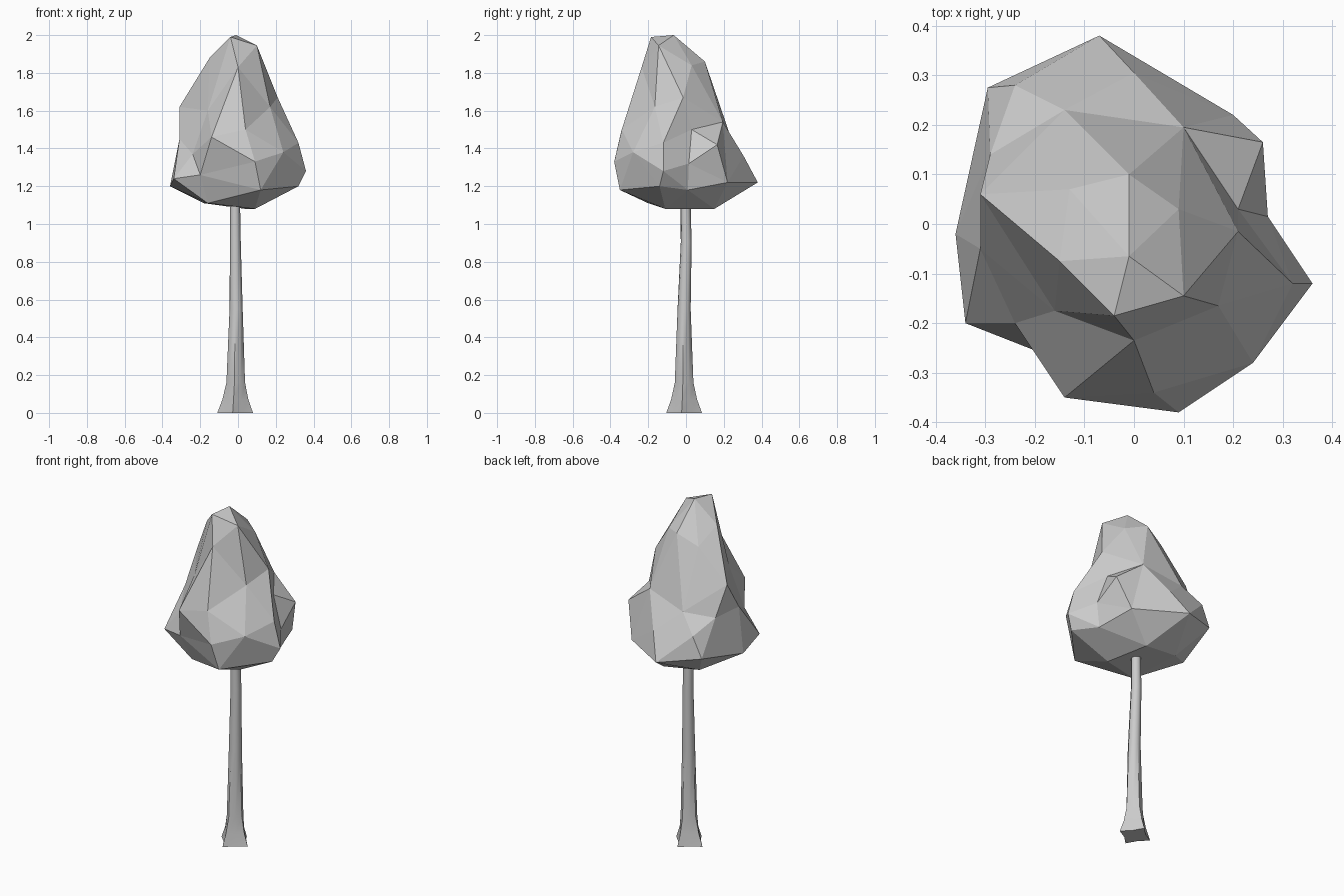
import bpy, bmesh, math
from mathutils import Vector

if "Cube" in bpy.data.objects:
    bpy.data.objects.remove(bpy.data.objects["Cube"])


def finish(bm, name):
    bmesh.ops.recalc_face_normals(bm, faces=bm.faces)
    me = bpy.data.meshes.new(name)
    bm.to_mesh(me)
    bm.free()
    ob = bpy.data.objects.new(name, me)
    bpy.context.collection.objects.link(ob)
    return ob


# Crown: faceted blob, corner points joined by a hull around its centre
corners = [
    # tip and upper slopes
    (-.04, -.185, 1.99), (-.01, -.065, 2.0), (.10, -.145, 1.945), (-.01, .10, 1.86),
    (.09, .03, 1.84), (-.15, -.075, 1.88), (-.13, .07, 1.80), (0, -.235, 1.83),
    (.21, -.015, 1.67), (-.16, -.175, 1.60), (-.31, -.05, 1.45), (.17, -.165, 1.62),
    # middle
    (-.31, .06, 1.62), (.04, -.34, 1.50), (-.14, -.35, 1.46), (.10, .195, 1.54),
    (-.14, .23, 1.48), (.21, .03, 1.50), (.32, -.12, 1.43), (.26, .165, 1.42),
    (.24, -.28, 1.38), (-.24, .28, 1.38), (.09, -.38, 1.33), (0, .305, 1.36),
    (.27, .015, 1.32), (.36, -.12, 1.28), (-.24, -.20, 1.37), (-.29, .14, 1.45),
    # lower rim
    (-.295, .275, 1.26), (-.20, -.255, 1.26), (-.34, -.20, 1.24), (-.07, .38, 1.22),
    (.20, .22, 1.22), (-.36, -.02, 1.20), (.32, -.14, 1.20), (.12, -.35, 1.18),
    (.25, .01, 1.18),
    # underside
    (-.16, -.20, 1.11), (.09, -.11, 1.08), (.04, .15, 1.08), (-.18, .13, 1.11),
]
centre = Vector((0, 0, 1.42))
bm = bmesh.new()
original = {}
for c in corners:
    d = Vector(c) - centre
    d.z *= 0.7
    original[bm.verts.new(d.normalized())] = c
bmesh.ops.convex_hull(bm, input=bm.verts[:])
for v in bm.verts:
    v.co = original[v]
finish(bm, "crown")

# Trunk: slightly bent tube flaring into four root lobes; x, y, z, radius, lobe depth
sections = [
    (-.015, -.01, 0, .077, .24), (-.014, -.01, .07, .060, .16),
    (-.012, -.01, .16, .047, .06), (-.010, -.01, .55, .035, 0),
    (-.014, .001, .90, .029, 0), (-.016, -.003, 1.18, .026, 0),
]
SIDES = 8
bm = bmesh.new()
rings = []
for x, y, z, r, lobe in sections:
    ring = []
    for i in range(SIDES):
        a = math.radians(-8) + math.tau * i / SIDES
        rad = r * (1 + (lobe if i % 2 == 0 else -lobe))
        ring.append(bm.verts.new((x + rad * math.cos(a), y + rad * math.sin(a), z)))
    rings.append(ring)
for lo, hi in zip(rings, rings[1:]):
    for i in range(SIDES):
        j = (i + 1) % SIDES
        bm.faces.new((lo[i], lo[j], hi[j], hi[i]))
bm.faces.new(rings[0])
bm.faces.new(rings[-1])
trunk = finish(bm, "trunk")
bpy.context.view_layer.objects.active = trunk
trunk.select_set(True)
bpy.ops.object.shade_smooth_by_angle(angle=math.radians(50))
